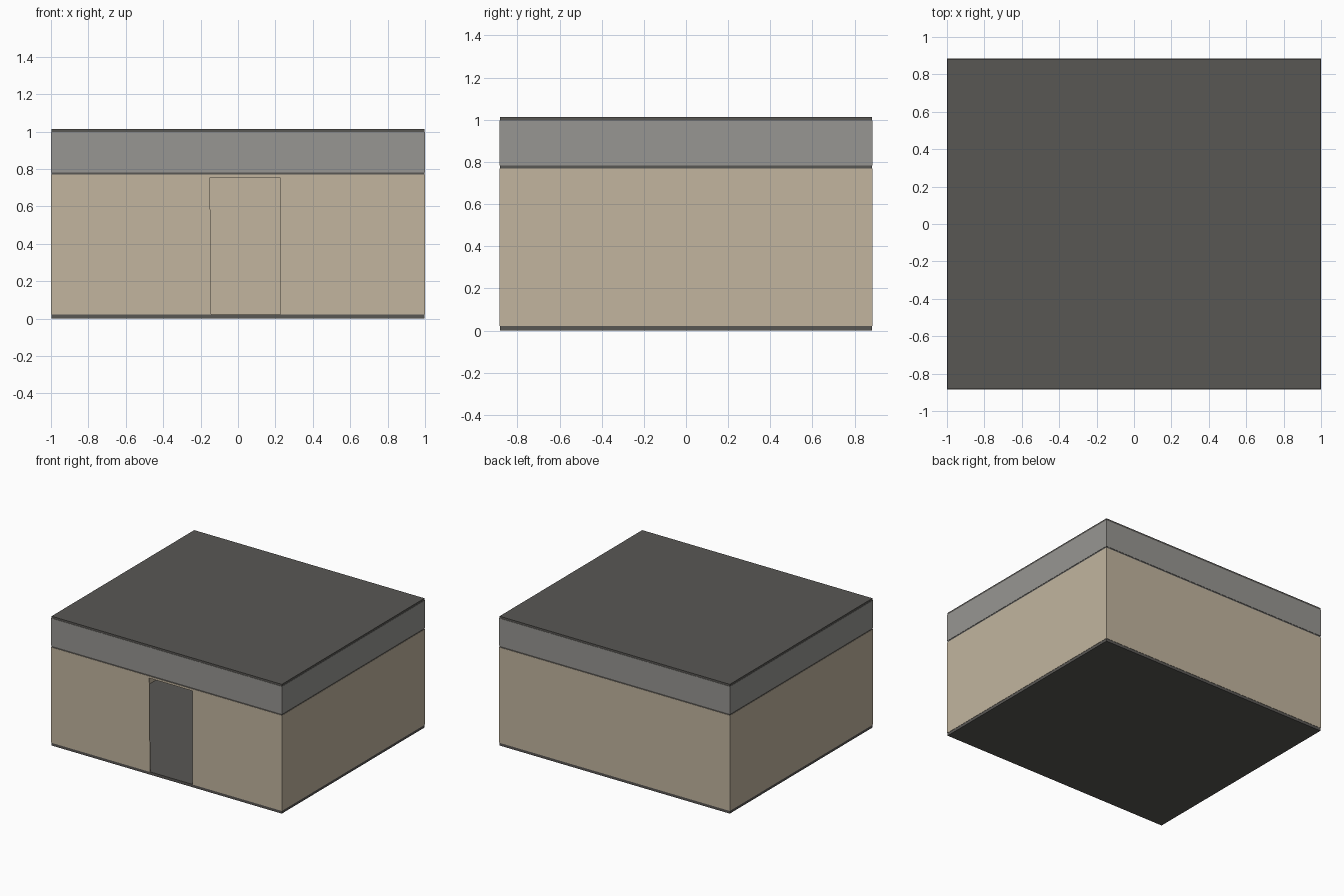
import bpy, bmesh

if "Cube" in bpy.data.objects:
    bpy.data.objects.remove(bpy.data.objects["Cube"])

HX, HY = 1.0, 0.885      # half width and half depth
FLOOR, CEIL, BAND, TOP = 0.022, 0.77, 0.997, 1.013
T = 0.006                # wall thickness


def srgb(r, g, b):
    lin = [(c / 255 / 12.92) if c < 11 else ((c / 255 + 0.055) / 1.055) ** 2.4 for c in (r, g, b)]
    return (*lin, 1.0)


def material(name, rgb):
    m = bpy.data.materials.new(name)
    m.diffuse_color = srgb(*rgb)
    m.use_nodes = True
    m.node_tree.nodes["Principled BSDF"].inputs["Base Color"].default_value = m.diffuse_color
    return m


beige = material("beige wall", (194, 181, 159))
grey = material("grey band", (151, 150, 146))
dark = material("dark slab", (89, 87, 84))


def finish(bm, name, mat):
    bmesh.ops.recalc_face_normals(bm, faces=bm.faces[:])
    me = bpy.data.meshes.new(name)
    bm.to_mesh(me)
    bm.free()
    me.materials.append(mat)
    ob = bpy.data.objects.new(name, me)
    bpy.context.collection.objects.link(ob)
    return ob


def box(name, lo, hi, mat):
    bm = bmesh.new()
    bmesh.ops.create_cube(bm, size=1)
    for v in bm.verts:
        v.co = [lo[i] + (v.co[i] + 0.5) * (hi[i] - lo[i]) for i in range(3)]
    return finish(bm, name, mat)


def slab(name, z0, z1):
    e = 0.002
    return box(name, (-HX + e, -HY + e, z0), (HX - e, HY - e, z1), dark)


def panel(name, profile, y, mat):
    # xz outline extruded inwards along y
    bm = bmesh.new()
    face = bm.faces.new([bm.verts.new((x, y, z)) for x, z in profile])
    ext = bmesh.ops.extrude_face_region(bm, geom=[face])["geom"]
    bmesh.ops.translate(bm, vec=(0, T, 0),
                        verts=[g for g in ext if isinstance(g, bmesh.types.BMVert)])
    return finish(bm, name, mat)


def side_and_back(prefix, z0, z1, mat):
    box(prefix + "_left", (-HX, -HY + T, z0), (-HX + T, HY - T, z1), mat)
    box(prefix + "_right", (HX - T, -HY + T, z0), (HX, HY - T, z1), mat)
    box(prefix + "_back", (-HX, HY - T, z0), (HX, HY, z1), mat)


# Floor, ceiling and roof slabs
slab("floor_slab", 0.0, FLOOR)
slab("ceiling_slab", CEIL, CEIL + 0.012)
slab("roof_slab", BAND, TOP)

# Lower walls, with an open doorway in the front
side_and_back("wall", FLOOR, CEIL, beige)
panel("wall_front", [(-HX, FLOOR), (-0.143, FLOOR), (-0.15, 0.755), (0.225, 0.755),
                     (0.225, FLOOR), (HX, FLOOR), (HX, CEIL), (-HX, CEIL)], -HY, beige)

# Upper grey band
side_and_back("band", CEIL + 0.012, BAND, grey)
box("band_front", (-HX, -HY, CEIL + 0.012), (HX, -HY + T, BAND), grey)
